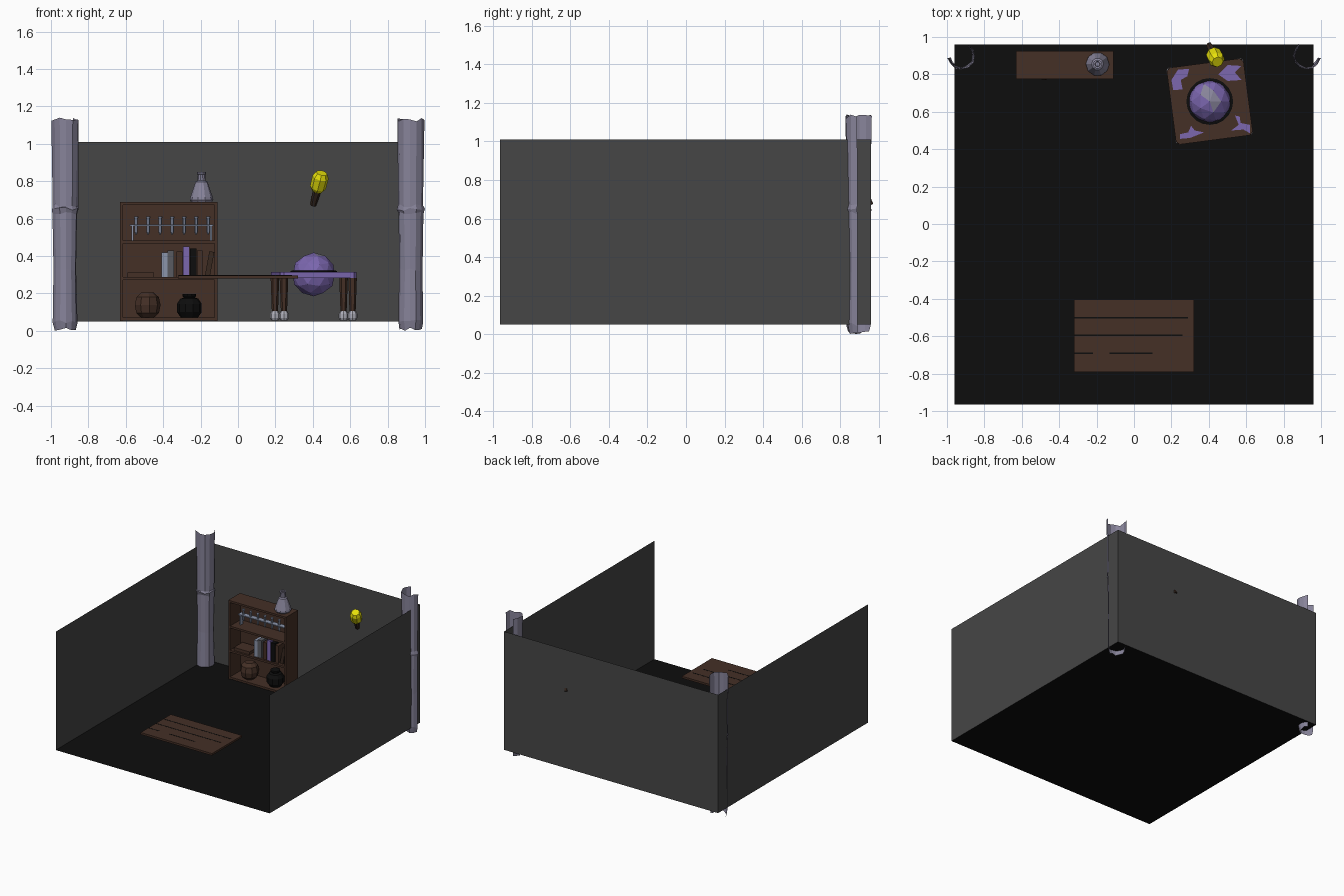
import bpy, bmesh, math, random
from mathutils import Matrix, Vector

if "Cube" in bpy.data.objects:
    bpy.data.objects.remove(bpy.data.objects["Cube"])

random.seed(4)


def mat(name, r, g, b):
    m = bpy.data.materials.new(name)
    m.diffuse_color = (r, g, b, 1)
    m.use_nodes = True
    m.node_tree.nodes["Principled BSDF"].inputs["Base Color"].default_value = m.diffuse_color
    return m


WALL = mat("wall grey", 0.061, 0.061, 0.061)
BLACK = mat("black", 0.004, 0.004, 0.004)
WOOD = mat("brown wood", 0.058, 0.029, 0.019)
DARKWOOD = mat("dark wood", 0.038, 0.021, 0.014)
PURPLE = mat("purple", 0.20, 0.135, 0.43)
STONE = mat("pale stone", 0.242, 0.228, 0.32)
GLASS = mat("blue grey glass", 0.26, 0.30, 0.41)
SILVER = mat("silver", 0.42, 0.42, 0.48)
YELLOW = mat("flame yellow", 0.79, 0.74, 0.003)
BOOKGREY = mat("book grey", 0.10, 0.105, 0.12)


def finish(name, bm, *mats):
    me = bpy.data.meshes.new(name)
    bm.to_mesh(me)
    bm.free()
    for m in mats:
        me.materials.append(m)
    ob = bpy.data.objects.new(name, me)
    bpy.context.collection.objects.link(ob)
    return ob


def box(name, x0, x1, y0, y1, z0, z1, m, tilt=0):
    """Box from its limits, tilted about y."""
    bm = bmesh.new()
    bmesh.ops.create_cube(bm, size=1)
    bmesh.ops.scale(bm, vec=(x1 - x0, y1 - y0, z1 - z0), verts=bm.verts)
    bmesh.ops.rotate(bm, cent=(0, 0, 0), matrix=Matrix.Rotation(tilt, 3, 'Y'), verts=bm.verts)
    bmesh.ops.translate(bm, vec=((x0 + x1) / 2, (y0 + y1) / 2, (z0 + z1) / 2), verts=bm.verts)
    return finish(name, bm, m)


def poly(name, pts, m):
    bm = bmesh.new()
    bm.faces.new([bm.verts.new(p) for p in pts])
    return finish(name, bm, m)


def lathe(name, profile, n, m, origin=(0, 0, 0), axis=(0, 0, 1)):
    """Faceted turned shape from (radius, height) points along an axis."""
    bm = bmesh.new()
    rings = [[bm.verts.new((r * math.cos(2 * math.pi * i / n), r * math.sin(2 * math.pi * i / n), h))
              for i in range(n)] for r, h in profile]
    for a, b in zip(rings, rings[1:]):
        for i in range(n):
            j = (i + 1) % n
            bm.faces.new((a[i], a[j], b[j], b[i]))
    bm.faces.new(rings[0][::-1])
    bm.faces.new(rings[-1])
    rot = Vector((0, 0, 1)).rotation_difference(Vector(axis)).to_matrix().to_4x4()
    bm.transform(Matrix.Translation(origin) @ rot)
    return finish(name, bm, m)


# Room shell: floor and three walls, open at the front
W, F, B, Z0, Z1 = 0.96, -0.965, 0.96, 0.05, 1.01
poly("floor", [(-W, F, Z0), (W, F, Z0), (W, B, Z0), (-W, B, Z0)], BLACK)
poly("back_wall", [(-W, B, Z0), (W, B, Z0), (W, B, Z1), (-W, B, Z1)], WALL)
for s, nm in ((-1, "left_wall"), (1, "right_wall")):
    poly(nm, [(s * W, F, Z0), (s * W, B, Z0), (s * W, B, Z1), (s * W, F, Z1)], WALL)

# Rough stone pillars: open arc shells wrapped round the back corners
for s, nm in ((-1, "left_pillar"), (1, "right_pillar")):
    bm = bmesh.new()
    rows = []
    for z, r in ((0.01, 0.058), (0.05, 0.066), (0.33, 0.061), (0.63, 0.066), (0.65, 0.074), (0.67, 0.068), (1.13, 0.074)):
        row = []
        for i in range(9):
            a = math.radians(-10 - i * 225 / 8)
            rr = r + random.uniform(-0.003, 0.003)
            dz = random.uniform(-0.01, 0.01)
            row.append(bm.verts.new((s * (0.924 + rr * math.cos(a)), 0.90 + rr * math.sin(a), z + dz)))
        rows.append(row)
    for a, b in zip(rows, rows[1:]):
        for i in range(8):
            f = (a[i], b[i], b[i + 1], a[i + 1])
            bm.faces.new(f if s > 0 else f[::-1])
    finish(nm, bm, STONE)

# Bookcase carcass
X0, X1, Y0, Y1 = -0.63, -0.11, 0.775, 0.925
for nm, a, b in (("left", X0, X0 + 0.016), ("right", X1 - 0.016, X1)):
    box("bookcase_" + nm + "_side", a, b, Y0, Y1, 0.052, 0.69, WOOD)
for i, z in enumerate((0.055, 0.272, 0.468, 0.674)):
    box("bookcase_shelf_%d" % i, X0 + 0.016, X1 - 0.016, Y0, Y1, z, z + 0.016, WOOD)
box("bookcase_back", X0 + 0.016, X1 - 0.016, 0.912, Y1, 0.06, 0.68, WOOD)

# Vial rack on the upper shelf
box("rack_bar", -0.58, -0.13, 0.83, 0.87, 0.562, 0.57, GLASS)
for x in (-0.565, -0.145):
    box("rack_leg", x - 0.005, x + 0.005, 0.835, 0.865, 0.484, 0.565, GLASS)
for i in range(7):
    lathe("vial", [(0.004, 0.515), (0.009, 0.53), (0.009, 0.6), (0.012, 0.604), (0.012, 0.612)], 6, GLASS,
          (-0.545 + i * 0.0642, 0.85, 0))

# Books on the middle shelf
box("flat_book", -0.59, -0.45, 0.79, 0.90, 0.288, 0.312, WOOD)
for x0, x1, h, m in ((-0.41, -0.378, 0.42, GLASS), (-0.376, -0.343, 0.43, BOOKGREY), (-0.328, -0.297, 0.425, WOOD),
                     (-0.293, -0.26, 0.45, PURPLE), (-0.256, -0.222, 0.44, BLACK), (-0.218, -0.19, 0.43, WOOD)):
    box("book", x0, x1, 0.79, 0.90, 0.288, h, m)
box("leaning_book", -0.165, -0.138, 0.79, 0.90, 0.293, 0.425, DARKWOOD, 0.18)

# Pots on the bottom shelf and the flask on top
lathe("round_pot", [(0.035, 0.071), (0.062, 0.095), (0.071, 0.138), (0.062, 0.18), (0.035, 0.204)], 9, WOOD, (-0.485, 0.84, 0))
lathe("black_jar", [(0.045, 0.071), (0.066, 0.1), (0.066, 0.145), (0.048, 0.172), (0.03, 0.178), (0.036, 0.186), (0.036, 0.198)],
      10, BLACK, (-0.26, 0.85, 0))
lathe("flask", [(0.056, 0.69), (0.063, 0.70), (0.06, 0.715), (0.032, 0.797), (0.022, 0.803), (0.02, 0.835), (0.024, 0.838),
                (0.024, 0.85), (0.014, 0.85), (0.012, 0.82)], 10, STONE, (-0.195, 0.855, 0))

# Floating plank board with dark joints on both faces
box("plank_board", -0.32, 0.32, -0.79, -0.405, 0.281, 0.297, WOOD)
for y, x0, x1 in ((-0.5, -0.318, 0.29), (-0.595, -0.318, 0.26), (-0.69, -0.318, -0.22), (-0.69, -0.13, 0.1)):
    box("plank_joint", x0, x1, y - 0.004, y + 0.004, 0.280, 0.298, BLACK)

# Turned table: brown faces, purple rim, cut corners
C = Vector((0.405, 0.655, 0))
R = Matrix.Translation(C) @ Matrix.Rotation(math.radians(7.5), 4, 'Z')
bm = bmesh.new()
h, c = 0.207, 0.018
ring = [(h, -h + c), (h, h - c), (h - c, h), (-h + c, h), (-h, h - c), (-h, -h + c), (-h + c, -h), (h - c, -h)]
face = bm.faces.new([bm.verts.new((x, y, 0.283)) for x, y in ring])
ext = bmesh.ops.extrude_face_region(bm, geom=[face])
bmesh.ops.translate(bm, vec=(0, 0, 0.032), verts=[v for v in ext["geom"] if isinstance(v, bmesh.types.BMVert)])
bmesh.ops.recalc_face_normals(bm, faces=bm.faces)
for f in bm.faces:
    f.material_index = 1 if abs(f.normal.z) < 0.5 else 0
bm.transform(R)
finish("table_top", bm, WOOD, PURPLE)
for sx in (-1, 1):
    for sy in (-1, 1):
        p = R @ Vector((sx * 0.185, sy * 0.185, 0))
        lathe("table_leg", [(0.016, 0.09), (0.023, 0.284)], 6, WOOD, p)
        lathe("table_foot", [(0.018, 0.055), (0.026, 0.07), (0.026, 0.09), (0.018, 0.106)], 8, SILVER, p)

# Purple painted marks on the table corners
marks = [
    [(0.2, 0.77), (0.235, 0.825), (0.295, 0.83), (0.285, 0.79), (0.25, 0.77), (0.26, 0.72), (0.21, 0.715)],
    [(0.45, 0.80), (0.50, 0.85), (0.575, 0.845), (0.54, 0.81), (0.575, 0.77), (0.50, 0.765)],
    [(0.245, 0.48), (0.29, 0.49), (0.305, 0.525), (0.325, 0.50), (0.375, 0.49), (0.30, 0.46), (0.245, 0.455)],
    [(0.54, 0.58), (0.565, 0.575), (0.57, 0.54), (0.62, 0.53), (0.62, 0.485), (0.585, 0.505), (0.52, 0.50), (0.56, 0.53)],
]
for pts in marks:
    poly("table_mark", [(x, y, 0.317) for x, y in pts[::-1]], PURPLE)

# Crystal ball with a few pale facets, held in a dark ring
bm = bmesh.new()
bmesh.ops.create_icosphere(bm, subdivisions=2, radius=0.117)
for f in bm.faces:
    d = f.calc_center_median().normalized()
    f.material_index = int(any(d.dot(Vector(v).normalized()) > 0.94 for v in ((-0.3, 0.35, 0.9), (0.25, -0.15, 0.95))))
bm.transform(Matrix.Translation((0.405, 0.655, 0.302)))
finish("crystal_ball", bm, PURPLE, STONE)
lathe("ball_ring", [(0.117, 0.314), (0.125, 0.316), (0.125, 0.320), (0.115, 0.323)], 20, BLACK, C)

# Wall torch leaning out of the back wall
ax = Vector((0.05, -0.10, 0.19)).normalized()
base = Vector((0.402, 0.957, 0.672))
lathe("torch_handle", [(0.016, 0), (0.024, 0.10)], 6, DARKWOOD, base, ax)
lathe("torch_flame", [(0.03, 0.09), (0.043, 0.11), (0.044, 0.175), (0.03, 0.20)], 8, YELLOW, base, ax)
